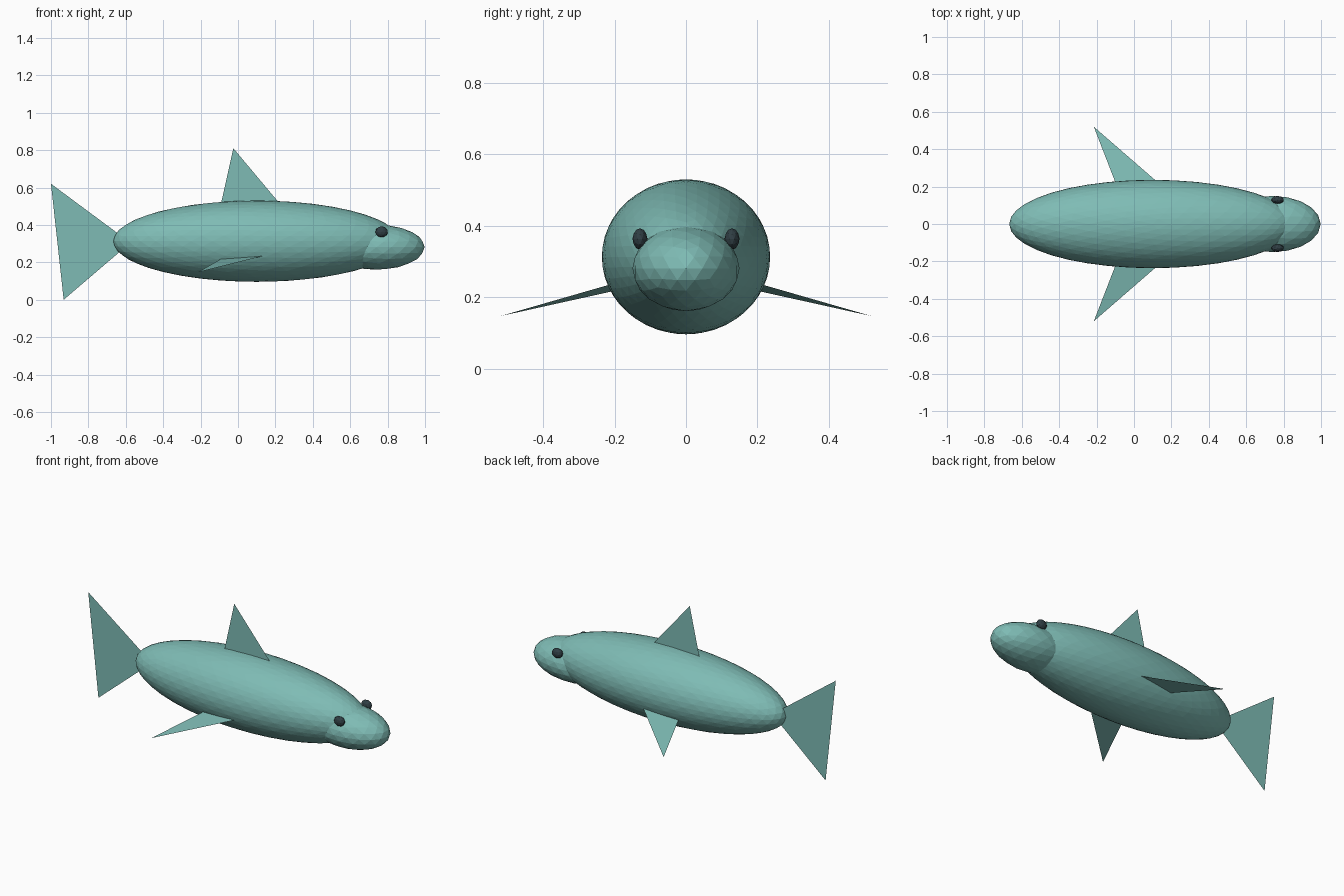
import bpy

if "Cube" in bpy.data.objects:
    bpy.data.objects.remove(bpy.data.objects["Cube"])


def material(name, color):
    m = bpy.data.materials.new(name)
    m.diffuse_color = color
    m.use_nodes = True
    m.node_tree.nodes["Principled BSDF"].inputs["Base Color"].default_value = m.diffuse_color
    return m


SKIN = material("skin", (0.21, 0.50, 0.46, 1))
FIN = material("fin", (0.21, 0.50, 0.46, 0.8))
DARK = material("eye_dark", (0.03, 0.05, 0.06, 1))


def ellipsoid(name, center, radii, detail, mat):
    bpy.ops.mesh.primitive_ico_sphere_add(subdivisions=detail, radius=1, location=center)
    ob = bpy.context.object
    ob.name = name
    ob.scale = radii
    ob.data.materials.append(mat)
    return ob


def fin(name, points):
    me = bpy.data.meshes.new(name)
    me.from_pydata(points, [], [range(len(points))])
    me.materials.append(FIN)
    ob = bpy.data.objects.new(name, me)
    bpy.context.collection.objects.link(ob)
    return ob


# Body and head
ellipsoid("body", (0.1, 0, 0.313), (0.767, 0.236, 0.217), 4, SKIN)
ellipsoid("head", (0.74, 0, 0.281), (0.258, 0.15, 0.12), 3, SKIN)

# Upright fins in the middle plane
fin("tail_fin", [(-0.575, 0, 0.305), (-1.0, 0, 0.62), (-0.932, 0, 0.0)])
fin("dorsal_fin", [(-0.094, 0, 0.5), (0.235, 0, 0.5), (-0.025, 0, 0.81)])

# Paired eyes and side fins
for label, s in (("left", 1), ("right", -1)):
    ellipsoid(label + "_eye", (0.768, s * 0.129, 0.363), (0.034, 0.021, 0.03), 2, DARK)
    pts = [(0.165, s * 0.19, 0.242), (-0.215, s * 0.52, 0.147), (-0.087, s * 0.19, 0.22)]
    # Keep the upper side facing up on both flanks
    fin(label + "_side_fin", pts if s > 0 else pts[::-1])
